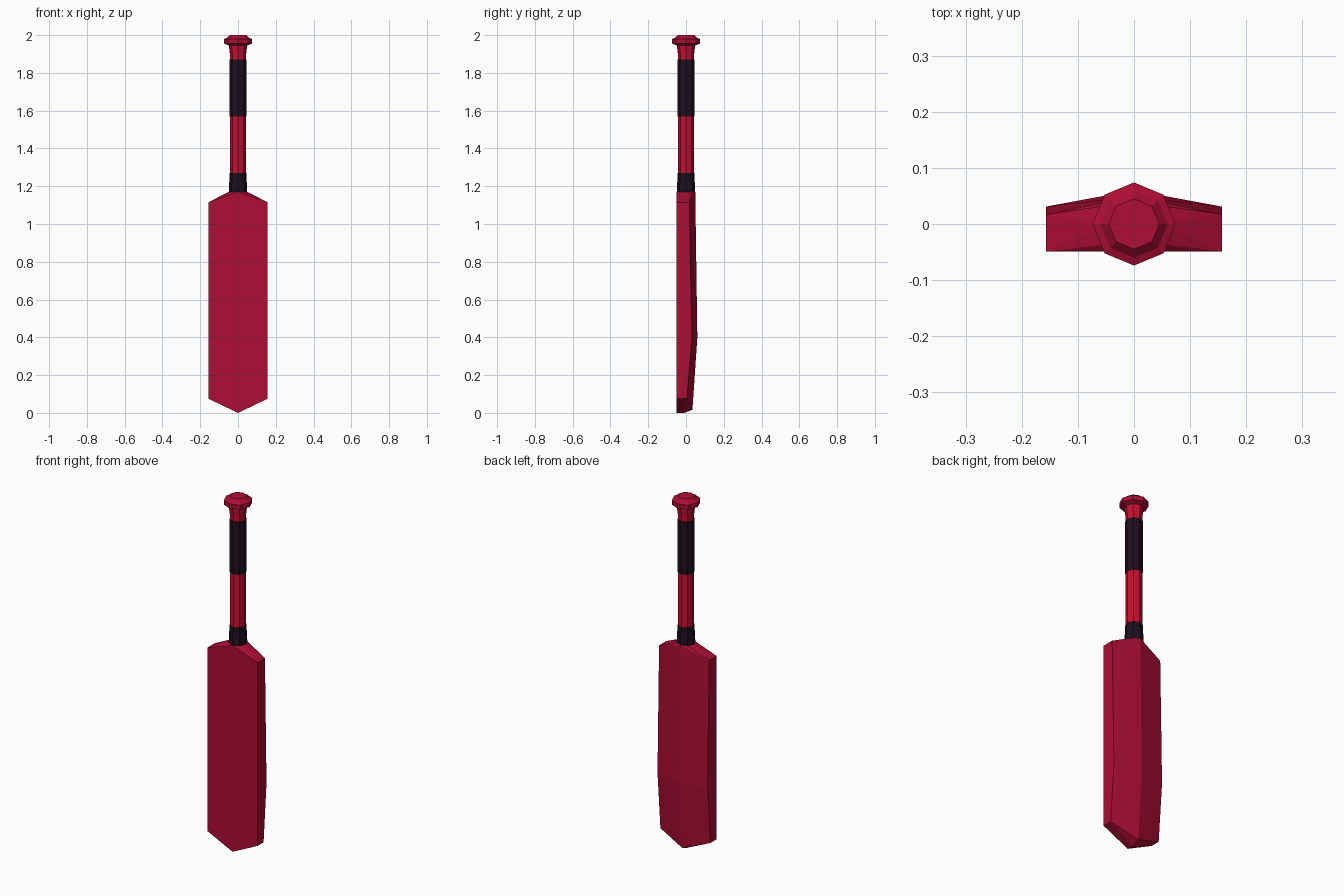
import bpy, bmesh, math

if "Cube" in bpy.data.objects:
    bpy.data.objects.remove(bpy.data.objects["Cube"])


def material(name, color):
    m = bpy.data.materials.new(name)
    m.diffuse_color = (*color, 1)
    m.use_nodes = True
    m.node_tree.nodes["Principled BSDF"].inputs["Base Color"].default_value = m.diffuse_color
    return m


CRIMSON = material("crimson", (0.42, 0.004, 0.035))
RED = material("red", (0.56, 0.005, 0.03))
DARK = material("dark_grip", (0.013, 0.005, 0.014))


def finish(name, bm, mat):
    bmesh.ops.recalc_face_normals(bm, faces=bm.faces[:])
    mesh = bpy.data.meshes.new(name)
    bm.to_mesh(mesh)
    bm.free()
    mesh.materials.append(mat)
    ob = bpy.data.objects.new(name, mesh)
    bpy.context.collection.objects.link(ob)
    return ob


def octagon(r, z):
    return [(r * math.cos(i * math.pi / 4), r * math.sin(i * math.pi / 4), z) for i in range(8)]


def lathe(name, profile, mat):
    """Capped eight-sided solid through (radius, z) rings."""
    bm = bmesh.new()
    rings = [[bm.verts.new(p) for p in octagon(r, z)] for r, z in profile]
    for a, b in zip(rings, rings[1:]):
        for i in range(8):
            j = (i + 1) % 8
            bm.faces.new((a[i], a[j], b[j], b[i]))
    bm.faces.new(rings[0])
    bm.faces.new(rings[-1])
    return finish(name, bm, mat)


# Blade: flat front, ridged back, shoulders running up to the octagonal handle
half = [(0.157, -0.049, 1.115), (0.157, 0.017, 1.115),
        (0.157, 0.031, 0.4),
        (0.157, -0.049, 0.075), (0.157, 0.005, 0.075)]
centre = [(0, 0.06, 0.4), (0, 0.034, 0.016), (0, -0.01, 0), (0, -0.049, 0)]
points = half + [(-x, y, z) for x, y, z in half] + centre + octagon(0.049, 1.17)
bm = bmesh.new()
for p in points:
    bm.verts.new(p)
bmesh.ops.convex_hull(bm, input=bm.verts[:])
bmesh.ops.dissolve_limit(bm, angle_limit=math.radians(1), verts=bm.verts[:], edges=bm.edges[:])
finish("blade", bm, CRIMSON)

# Handle, bottom to top
lathe("collar", [(0.049, 1.165), (0.044, 1.27)], DARK)
lathe("lower_handle", [(0.042, 1.26), (0.042, 1.575)], RED)
lathe("grip_wrap", [(0.0445, 1.57), (0.0445, 1.87)], DARK)
lathe("upper_handle", [(0.042, 1.86), (0.042, 1.89), (0.049, 1.95)], RED)

# Stepped end knob
lathe("knob", [(0.049, 1.945), (0.074, 1.955), (0.074, 1.98), (0.06, 1.985), (0.045, 2.0)], CRIMSON)
